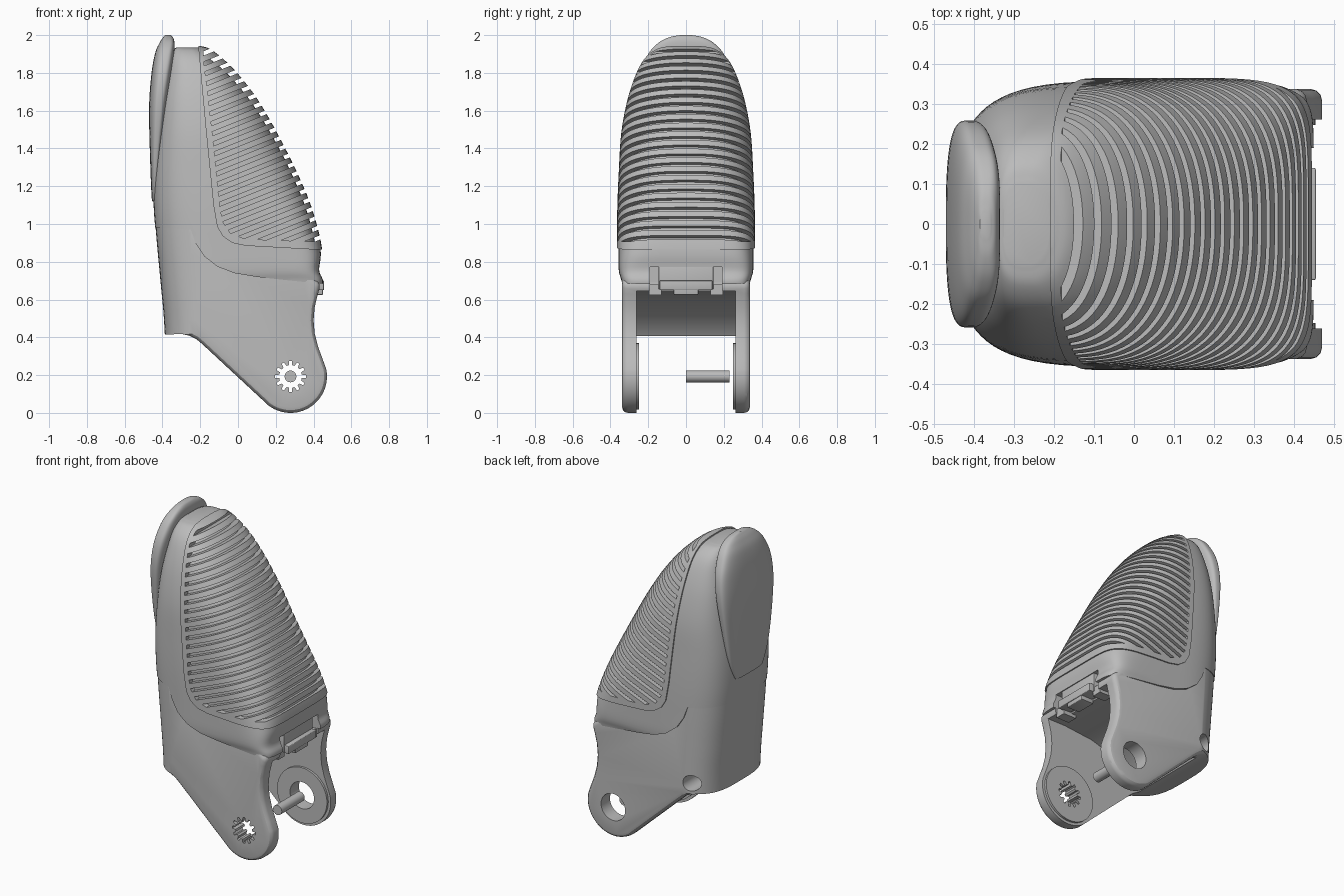
import bpy, bmesh
from math import sin, cos, pi, radians, atan, copysign
from mathutils import Matrix, Vector

cube = bpy.data.objects.get("Cube")
if cube:
    bpy.data.objects.remove(cube, do_unlink=True)

grey = bpy.data.materials.new("plain_grey")
grey.use_nodes = True
grey.diffuse_color = (0.5, 0.5, 0.5, 1)
grey.node_tree.nodes["Principled BSDF"].inputs["Base Color"].default_value = (0.5, 0.5, 0.5, 1)


def to_object(name, bm):
    bmesh.ops.recalc_face_normals(bm, faces=bm.faces[:])
    mesh = bpy.data.meshes.new(name)
    bm.to_mesh(mesh)
    bm.free()
    mesh.materials.append(grey)
    obj = bpy.data.objects.new(name, mesh)
    bpy.context.scene.collection.objects.link(obj)
    return obj


def apply(obj, mod):
    with bpy.context.temp_override(object=obj, active_object=obj, selected_objects=[obj]):
        bpy.ops.object.modifier_apply(modifier=mod.name)


def boolean(obj, other, op):
    """Combine obj with a helper solid, then drop the helper."""
    mod = obj.modifiers.new("cut", "BOOLEAN")
    mod.operation, mod.solver, mod.object = op, "EXACT", other
    apply(obj, mod)
    bpy.data.objects.remove(other, do_unlink=True)
    return obj


def prism(name, outline, y0, y1, bevel=0):
    """Extrude an (x, z) outline along y."""
    bm = bmesh.new()
    face = bm.faces.new([bm.verts.new((x, y0, z)) for x, z in outline])
    grown = bmesh.ops.extrude_face_region(bm, geom=[face])
    moved = [v for v in grown["geom"] if isinstance(v, bmesh.types.BMVert)]
    bmesh.ops.translate(bm, verts=moved, vec=(0, y1 - y0, 0))
    obj = to_object(name, bm)
    if bevel:
        mod = obj.modifiers.new("edge", "BEVEL")
        mod.width, mod.segments = bevel, 3
        mod.limit_method, mod.angle_limit = "ANGLE", radians(50)
        apply(obj, mod)
    return obj


def box(name, x0, x1, y0, y1, z0, z1, bevel=0):
    return prism(name, [(x0, z0), (x1, z0), (x1, z1), (x0, z1)], y0, y1, bevel)


def circle(x, z, r, n=48, start=0, stop=360):
    angles = [radians(start + (stop - start) * i / n) for i in range(n)]
    return [(x + r * cos(a), z + r * sin(a)) for a in angles]


def smooth(points, steps=5):
    """Pass a smooth curve through tuples of any length."""
    p = [Vector(q) for q in points]
    p = [2 * p[0] - p[1]] + p + [2 * p[-1] - p[-2]]
    out = []
    for a, b, c, d in zip(p, p[1:], p[2:], p[3:]):
        for i in range(steps):
            t = i / steps
            out.append(0.5 * (2 * b + (c - a) * t + (2 * a - 5 * b + 4 * c - d) * t * t
                              + (3 * b - a - 3 * c + d) * t ** 3))
    return out + [p[-2]]


def loft(name, stations, offset=0, back_power=3.4, sides=80):
    """Stack rounded sections given as (z, back x, front x, half width, front power)."""
    bm = bmesh.new()
    rings = []
    for z, back, front, half, power in smooth(stations):
        mid = min(0, (back + front) / 2)
        z += offset * max(0, (z - 1.4) / 0.5)
        ring = []
        for i in range(sides):
            a = 2 * pi * (i + 0.5) / sides
            c, s = cos(a), sin(a)
            n = power if c > 0 else back_power
            reach = (front - mid if c > 0 else mid - back) + offset
            x = mid + reach * copysign(abs(c) ** (2 / n), c)
            y = (half + offset) * copysign(abs(s) ** (2 / n), s)
            ring.append(bm.verts.new((x, y, z)))
        rings.append(ring)
    for low, high in zip(rings, rings[1:]):
        for i in range(sides):
            j = (i + 1) % sides
            bm.faces.new((low[i], low[j], high[j], high[i]))
    bm.faces.new(rings[0])
    bm.faces.new(rings[-1])
    return to_object(name, bm)


# Overall fingertip volume, with a sloped underside on the collar
TIP = [(0.58, -0.4, 0.415, 0.338, 10), (0.69, -0.411, 0.45, 0.341, 10),
       (0.755, -0.417, 0.43, 0.356, 9), (0.87, -0.428, 0.437, 0.358, 6),
       (1.08, -0.446, 0.385, 0.356, 3.6), (1.28, -0.447, 0.302, 0.348, 2.7),
       (1.48, -0.43, 0.2, 0.335, 2.4), (1.65, -0.41, 0.1, 0.303, 2.2),
       (1.78, -0.385, 0.0, 0.26, 2.2), (1.87, -0.365, -0.09, 0.212, 2.1),
       (1.92, -0.345, -0.16, 0.155, 2.1), (1.935, -0.325, -0.21, 0.1, 2.1)]
PAD_EDGE = [(0.7, 0.86), (0.4, 0.865), (0.04, 0.885), (-0.03, 0.9), (-0.08, 0.935),
            (-0.11, 0.985), (-0.13, 1.1), (-0.17, 1.5), (-0.225, 2.1)]
GROOVE_EDGE = [(0.7, 0.895), (0.04, 0.92), (-0.04, 0.95), (-0.08, 1.01), (-0.098, 1.1),
               (-0.138, 1.5), (-0.18, 1.85), (-0.19, 2.1), (0.7, 2.1)]
FLANGE = [(-0.7, 1.0), (-0.25, 0.97), (-0.225, 0.9), (-0.18, 0.83), (-0.11, 0.775),
          (-0.02, 0.74), (0.1, 0.72), (0.42, 0.685), (0.7, 0.67)]
KNUCKLE = (0.278, 0.193)

# Upper shell with the overhanging collar
shell = loft("upper_shell", TIP)
boolean(shell, prism("outline", FLANGE + PAD_EDGE + [(-0.7, 2.1)], -1, 1), "INTERSECT")

# Ribbed grip pad
pad = loft("grip_pad", TIP, 0.008)
boolean(pad, prism("outline", PAD_EDGE + [(0.7, 2.1)], -1, 1), "INTERSECT")
bm = bmesh.new()
for i in range(23):
    place = (Matrix.Translation((0, 0, 0.755 + 0.0555 * i)) @ Matrix.Rotation(-atan(0.4), 4, "Y")
             @ Matrix.Diagonal((2, 1.2, 0.021, 1)))
    bmesh.ops.create_cube(bm, size=1, matrix=place)
grooves = to_object("grooves", bm)
boolean(grooves, prism("outline", GROOVE_EDGE, -0.55, 0.55), "INTERSECT")
boolean(grooves, loft("core", TIP, -0.024), "DIFFERENCE")
boolean(pad, grooves, "DIFFERENCE")

# Lower body with two hinge prongs
side = [(0.34, 0.83), (0.36, 0.76), (0.40, 0.715), (0.44, 0.685), (0.423, 0.63), (0.406, 0.56),
        (0.4, 0.49), (0.406, 0.42), (0.424, 0.35), (0.448, 0.285)]
side += circle(*KNUCKLE, 0.193, 30, 12, -132)
side += [(-0.19, 0.365), (-0.22, 0.39), (-0.255, 0.408), (-0.3, 0.418), (-0.6, 0.405),
         (-0.6, 1.02), (-0.2, 1.02), (-0.12, 0.84)]
body = prism("lower_body", side, -0.338, 0.338, 0.03)
BASE = [(-0.1, -0.375, 2, 0.356, 12), (0.42, -0.388, 2, 0.356, 12), (0.69, -0.41, 2, 0.356, 12),
        (0.87, -0.427, 2, 0.356, 12), (1.08, -0.445, 2, 0.355, 12)]
boolean(body, loft("base_volume", BASE), "INTERSECT")

# Slot between the prongs, with an arched roof
slot = [(0.8, -0.2), (0.8, 0.645), (0.3, 0.645), (0.1, 0.625), (-0.05, 0.58), (-0.17, 0.5),
        (-0.25, 0.41), (-0.28, 0.35), (-0.28, -0.2)]
boolean(body, prism("slot", slot, -0.262, 0.262), "DIFFERENCE")

# Raised washers on the inner faces of the prongs
for sign in (-1, 1):
    y = sorted((0.248 * sign, 0.29 * sign))
    boolean(body, prism("washer", circle(*KNUCKLE, 0.176), *y), "UNION")

# Toothed hole, round hole and cord hole
star = []
for i in range(12):
    for turn, r in ((-9, 0.06), (-5, 0.082), (5, 0.082), (9, 0.06)):
        a = radians(30 * i + turn)
        star.append((KNUCKLE[0] + r * cos(a), KNUCKLE[1] + r * sin(a)))
boolean(body, prism("toothed_hole", star, -0.5, -0.1), "DIFFERENCE")
boolean(body, prism("round_hole", circle(*KNUCKLE, 0.085), 0.1, 0.5), "DIFFERENCE")
boolean(body, prism("cord_hole", circle(-0.265, 0.485, 0.05), 0.1, 0.5), "DIFFERENCE")

# Latch recess in the front of the collar
for part in (body, shell):
    boolean(part, box("recess", 0.36, 0.7, -0.19, 0.19, 0.5, 0.772), "DIFFERENCE")

# Latch and its tab
box("latch_block", 0.33, 0.425, -0.145, 0.145, 0.655, 0.775, 0.004)
box("latch_tab", 0.37, 0.455, -0.14, 0.14, 0.65, 0.7, 0.004)
box("latch_tongue", 0.36, 0.45, -0.065, 0.065, 0.625, 0.69, 0.004)
for sign, word in ((-1, "right"), (1, "left")):
    y = sorted((0.13 * sign, 0.195 * sign))
    box("latch_wing_" + word, 0.33, 0.42, *y, 0.625, 0.68)

# Hinge pin
prism("hinge_pin", circle(*KNUCKLE, 0.031, 32), 0, 0.23)

# Fingernail plate
NAIL = [(1.12, -0.452, -0.43, 0.11, 4), (1.14, -0.457, -0.425, 0.145, 4),
        (1.3, -0.464, -0.415, 0.205, 4), (1.6, -0.471, -0.378, 0.255, 4),
        (1.78, -0.46, -0.352, 0.25, 4), (1.9, -0.44, -0.337, 0.2, 4),
        (1.96, -0.415, -0.336, 0.145, 4), (1.99, -0.395, -0.345, 0.085, 3),
        (2.0, -0.385, -0.36, 0.03, 3)]
loft("nail", NAIL, back_power=2.8)

# Smooth curved faces and keep hard edges
bpy.ops.object.select_all(action="DESELECT")
for obj in bpy.context.scene.objects:
    if obj.type == "MESH" and grey.name in obj.data.materials:
        obj.select_set(True)
        bpy.context.view_layer.objects.active = obj
bpy.ops.object.shade_smooth_by_angle(angle=radians(30))
